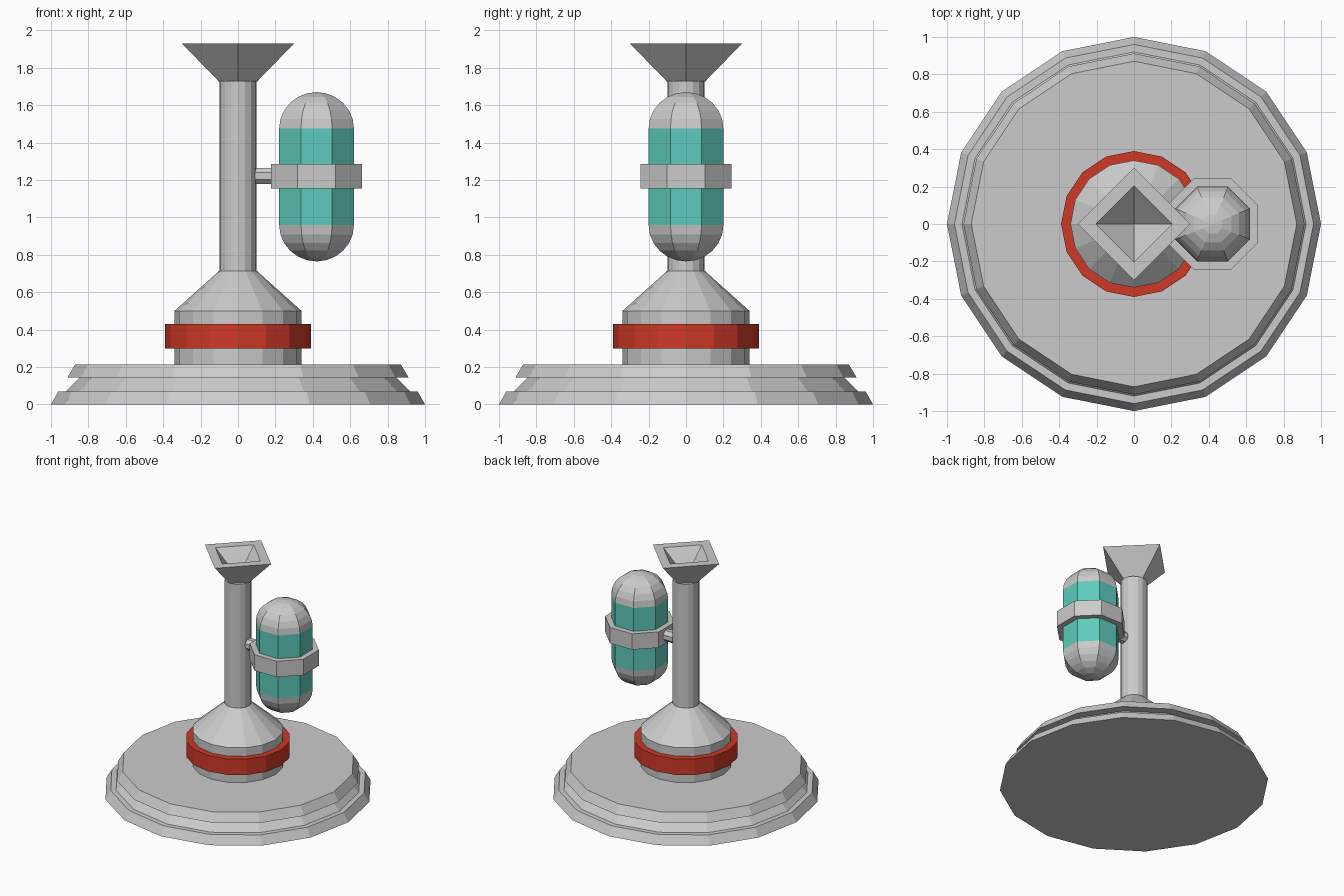
import bpy, bmesh
from math import pi, sin, cos, tau
from mathutils import Matrix

if "Cube" in bpy.data.objects:
    bpy.data.objects.remove(bpy.data.objects["Cube"])


def material(name, rgb):
    m = bpy.data.materials.new(name)
    m.diffuse_color = (*rgb, 1)
    m.use_nodes = True
    m.node_tree.nodes["Principled BSDF"].inputs["Base Color"].default_value = m.diffuse_color
    return m


def lathe(name, profile, sides, phase=0, centre=(0, 0), mat=None, closed=False):
    """Spin (radius, z) points into a flat-faced solid; radius 0 makes a tip."""
    bm = bmesh.new()
    rings = []
    for r, z in profile:
        n = 1 if r == 0 else sides
        rings.append([bm.verts.new((centre[0] + r * cos(phase + tau * i / sides),
                                    centre[1] + r * sin(phase + tau * i / sides), z))
                      for i in range(n)])
    pairs = list(zip(rings, rings[1:]))
    if closed:
        pairs.append((rings[-1], rings[0]))
    for a, b in pairs:
        for i in range(sides):
            j = (i + 1) % sides
            quad = [a[i % len(a)], a[j % len(a)], b[j % len(b)], b[i % len(b)]]
            bm.faces.new(list(dict.fromkeys(quad)))
    if not closed:
        for ring in (rings[0], rings[-1]):
            if len(ring) > 1:
                bm.faces.new(ring)
    bmesh.ops.recalc_face_normals(bm, faces=bm.faces)
    mesh = bpy.data.meshes.new(name)
    bm.to_mesh(mesh)
    bm.free()
    obj = bpy.data.objects.new(name, mesh)
    bpy.context.collection.objects.link(obj)
    if mat:
        mesh.materials.append(mat)
    return obj


red = material("red", (0.62, 0.04, 0.02))
teal = material("teal", (0.11, 0.60, 0.51))

# Stepped base of three tapered tiers
lathe("base", [(1.0, 0), (0.96, 0.07), (0.92, 0.07), (0.845, 0.145),
               (0.912, 0.145), (0.87, 0.215)], 16)

# Pedestal, cone and neck
lathe("column", [(0.34, 0.21), (0.34, 0.5), (0.1, 0.715), (0.1, 1.73)], 16)

# Red collar around the pedestal
lathe("red_collar", [(0.34, 0.3), (0.39, 0.3), (0.39, 0.43), (0.34, 0.43)],
      16, mat=red, closed=True)

# Square funnel with a pyramid-shaped hollow
lathe("funnel", [(0.1, 1.725), (0.3, 1.93), (0.205, 1.93), (0, 1.74)], 4)

# Glass canister with rounded end caps
spot, turn = (0.42, 0), pi / 8
R, low, high, steps = 0.2165, 0.96, 1.475, 6
lathe("canister_glass", [(R, low), (R, high)], 8, turn, spot, teal)
arc = [pi / 2 * i / steps for i in range(steps)]
for name, z, s in (("canister_top", high, 0.195), ("canister_bottom", low, -0.195)):
    lathe(name, [(R * cos(a), z + s * sin(a)) for a in arc] + [(0, z + s)], 8, turn, spot)

# Clamp band round the canister
lathe("clamp_band", [(R - 0.005, 1.155), (0.263, 1.155), (0.263, 1.285), (R - 0.005, 1.285)],
      8, turn, spot, closed=True)

# Short arm joining the clamp to the neck
arm = lathe("clamp_arm", [(0.03, 0.07), (0.047, 0.1), (0.047, 0.2)], 8, turn)
arm.data.transform(Matrix.Translation((0, 0, 1.222)) @ Matrix.Rotation(pi / 2, 4, 'Y'))
